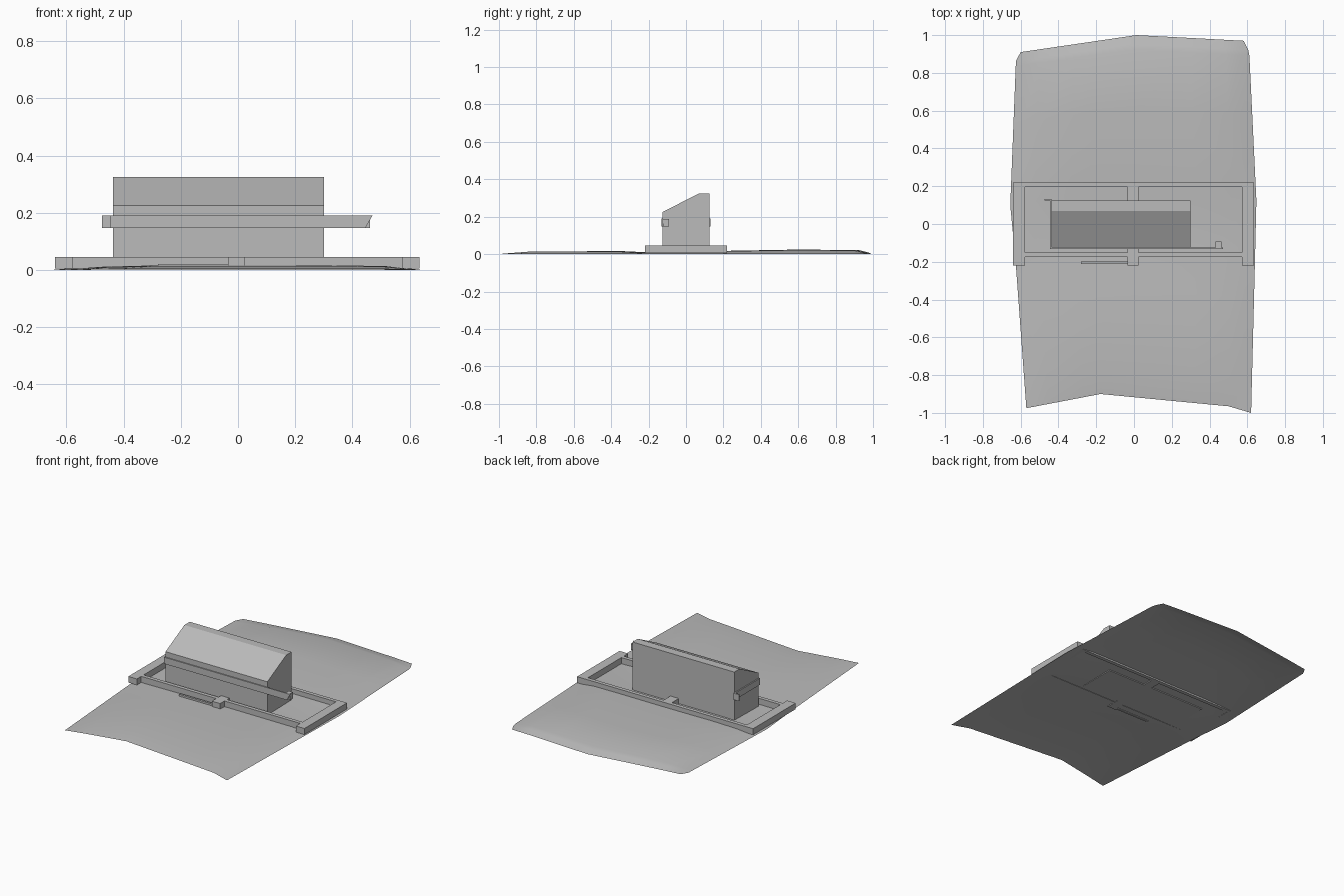
import bpy, bmesh, math

old = bpy.data.objects.get("Cube")
if old:
    bpy.data.objects.remove(old, do_unlink=True)

grey = bpy.data.materials.new("plain grey")
grey.use_nodes = True
COLOR = (0.5, 0.5, 0.5, 1)
grey.diffuse_color = COLOR
grey.node_tree.nodes["Principled BSDF"].inputs["Base Color"].default_value = COLOR


def finish(name, bm, fix=True):
    if fix:
        bmesh.ops.recalc_face_normals(bm, faces=bm.faces[:])
    mesh = bpy.data.meshes.new(name)
    bm.to_mesh(mesh)
    bm.free()
    mesh.materials.append(grey)
    obj = bpy.data.objects.new(name, mesh)
    bpy.context.collection.objects.link(obj)
    return obj


def prism(name, profile, place, start, end):
    """Extrude a closed profile from start to end; place maps (a, b, depth) to xyz."""
    bm = bmesh.new()
    rings = [[bm.verts.new(place(a, b, d)) for a, b in profile] for d in (start, end)]
    n = len(profile)
    for ring in rings:
        bm.faces.new(ring)
    for i in range(n):
        j = (i + 1) % n
        bm.faces.new((rings[0][i], rings[0][j], rings[1][j], rings[1][i]))
    return finish(name, bm)


def box(name, x0, x1, y0, y1, z0, z1):
    return prism(name, [(x0, y0), (x1, y0), (x1, y1), (x0, y1)],
                 lambda a, b, d: (a, b, d), z0, z1)


def along(points, t):
    """Piecewise linear lookup."""
    for (a, p), (b, q) in zip(points, points[1:]):
        if t <= b:
            return p + (q - p) * (t - a) / (b - a)
    return points[-1][1]


# Ground sheet: irregular outline, low swell that drops to its edges
LEFT = [(0, -0.57), (0.4, -0.625), (0.57, -0.655), (0.975, -0.625), (1, -0.60)]
RIGHT = [(0, 0.62), (0.4, 0.64), (0.57, 0.648), (0.97, 0.61), (1, 0.58)]
FRONT = [(0, -0.975), (0.33, -0.90), (0.9, -0.965), (1, -1)]
BACK = [(0, 0.91), (0.52, 1), (1, 0.97)]
SWELL = [(0, 0.004), (0.06, 0.014), (0.3, 0.016), (0.4, 0.007), (0.55, 0.01),
         (0.62, 0.018), (0.8, 0.024), (0.96, 0.022), (1, 0.002)]
FALL = [(0, 0), (0.1, 0.7), (0.25, 1), (0.75, 1), (0.9, 0.9), (1, 0)]
cols = [0, 0.04, 0.1, 0.25, 0.33, 0.52, 0.75, 0.9, 0.96, 1]
rows = [0, 0.06, 0.18, 0.3, 0.4, 0.48, 0.57, 0.62, 0.7, 0.8, 0.96, 0.975, 1]
bm = bmesh.new()
grid = []
for v in rows:
    line = []
    for u in cols:
        x = along(LEFT, v) * (1 - u) + along(RIGHT, v) * u
        y = along(FRONT, u) * (1 - v) + along(BACK, u) * v
        line.append(bm.verts.new((x, y, along(SWELL, v) * along(FALL, u))))
    grid.append(line)
for low, high in zip(grid, grid[1:]):
    for i in range(len(cols) - 1):
        bm.faces.new((low[i], low[i + 1], high[i + 1], high[i]))
sheet = finish("ground_sheet", bm, fix=False)
sheet.data.shade_smooth()

# Base frame: rails, end bars and a centre bar that jut out at the front
Z0, Z1 = 0.005, 0.045
box("back_rail", -0.64, 0.635, 0.195, 0.22, Z0, Z1)
box("front_rail", -0.64, 0.635, -0.175, -0.15, Z0, Z1)
for name, x0, x1 in (("right_end_bar", -0.64, -0.578),
                     ("centre_bar", -0.035, 0.025),
                     ("left_end_bar", 0.573, 0.635)):
    box(name, x0, x1, -0.22, 0.22, Z0, Z1)
box("front_strip", -0.28, -0.035, -0.212, -0.198, Z0, 0.022)

# Block with a sloping front top
prism("main_block", [(-0.125, 0.005), (0.125, 0.005), (0.125, 0.325),
                     (0.07, 0.325), (-0.125, 0.225)],
      lambda a, b, d: (d, a, b), -0.437, 0.30)

# Strap around the block, with a slanted left end
prism("front_strap", [(-0.445, 0.147), (0.445, 0.147), (0.47, 0.19), (-0.445, 0.19)],
      lambda a, b, d: (a, d, b), -0.132, -0.124)
box("side_strap", -0.445, -0.436, -0.132, 0.132, 0.147, 0.19)
box("back_strap", -0.475, -0.436, 0.124, 0.132, 0.147, 0.19)
box("strap_block", 0.432, 0.462, -0.124, -0.092, 0.147, 0.188)
